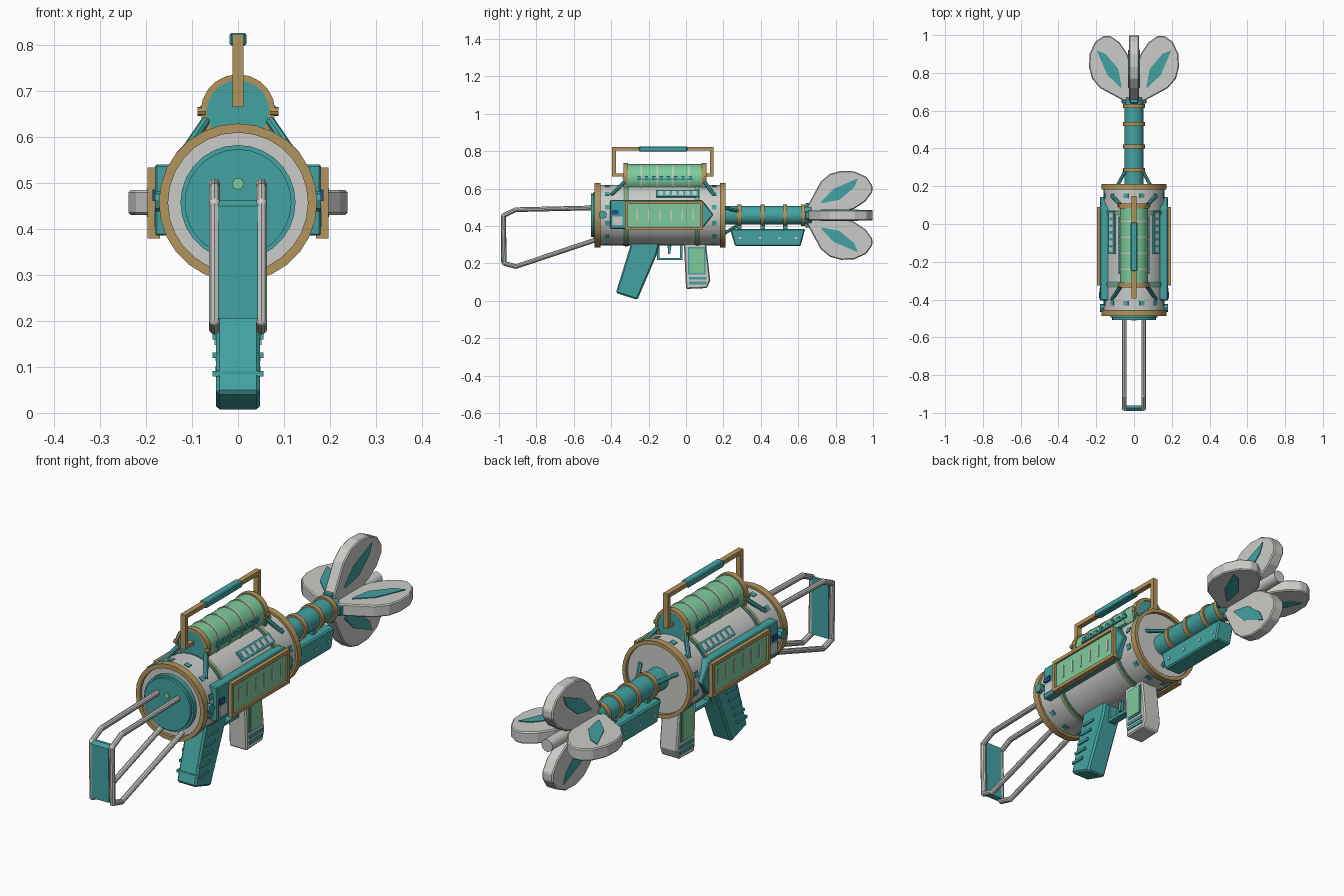
import bpy, bmesh, math
from mathutils import Vector, Matrix

if "Cube" in bpy.data.objects:
    bpy.data.objects.remove(bpy.data.objects["Cube"])

ZC = 0.457  # height of the main axis


def mat(name, c):
    m = bpy.data.materials.new(name)
    m.diffuse_color = (*c, 1)
    m.use_nodes = True
    m.node_tree.nodes["Principled BSDF"].inputs["Base Color"].default_value = m.diffuse_color
    return m


WHITE = mat("white", (0.60, 0.60, 0.58))
TEAL = mat("teal", (0.055, 0.37, 0.36))
GOLD = mat("gold", (0.45, 0.30, 0.11))
GREEN = mat("green", (0.21, 0.60, 0.33))
BLUE = mat("blue", (0.015, 0.08, 0.26))


def finish(name, bm, m, bevel=0, smooth=False, matrix=None):
    if matrix:
        bm.transform(matrix)
    bmesh.ops.recalc_face_normals(bm, faces=bm.faces)
    me = bpy.data.meshes.new(name)
    bm.to_mesh(me)
    bm.free()
    me.materials.append(m)
    ob = bpy.data.objects.new(name, me)
    bpy.context.collection.objects.link(ob)
    if bevel:
        b = ob.modifiers.new("bevel", 'BEVEL')
        b.width, b.segments = bevel, 1
    if smooth:
        bpy.ops.object.select_all(action='DESELECT')
        ob.select_set(True)
        bpy.context.view_layer.objects.active = ob
        bpy.ops.object.shade_smooth_by_angle(angle=math.radians(35))
    return ob


def box(name, m, x, y, z, bevel=0, matrix=None):
    """Box from (min, max) pairs."""
    bm = bmesh.new()
    bmesh.ops.create_cube(bm, size=1)
    for v in bm.verts:
        v.co = [p[0] if c < 0 else p[1] for c, p in zip(v.co, (x, y, z))]
    return finish(name, bm, m, bevel, matrix=matrix)


def prism(name, m, pts, x0, x1, bevel=0, matrix=None):
    """Side profile (y, z) extruded across x."""
    bm = bmesh.new()
    f = bm.faces.new([bm.verts.new((x0, y, z)) for y, z in pts])
    r = bmesh.ops.extrude_face_region(bm, geom=[f])
    for v in r["geom"]:
        if isinstance(v, bmesh.types.BMVert):
            v.co.x = x1
    return finish(name, bm, m, bevel, matrix=matrix)


def rod(name, m, a, b, r, n=10):
    a, b = Vector(a), Vector(b)
    d = b - a
    bm = bmesh.new()
    bmesh.ops.create_cone(bm, cap_ends=True, segments=n, radius1=r, radius2=r, depth=d.length)
    mx = Matrix.Translation((a + b) / 2) @ d.to_track_quat('Z', 'Y').to_matrix().to_4x4()
    return finish(name, bm, m, smooth=True, matrix=mx)


def cyl(name, m, r, y0, y1, z=ZC, n=28):
    return rod(name, m, (0, y0, z), (0, y1, z), r, n)


def ring(name, m, r0, r1, y0, y1, z=ZC, n=28):
    bm = bmesh.new()
    loops = []
    for i in range(n):
        a = 2 * math.pi * i / n
        loops.append([bm.verts.new((r * math.cos(a), y, z + r * math.sin(a)))
                      for r, y in ((r0, y0), (r1, y0), (r1, y1), (r0, y1))])
    for i in range(n):
        p, q = loops[i], loops[(i + 1) % n]
        for k in range(4):
            bm.faces.new((p[k], p[(k + 1) % 4], q[(k + 1) % 4], q[k]))
    return finish(name, bm, m, smooth=True)


def around(deg, z=ZC):
    """Turn a part built pointing up around the main axis."""
    return Matrix.Translation((0, 0, z)) @ Matrix.Rotation(math.radians(deg), 4, 'Y')


# Main body, end rings, bands and rear discs
cyl("body", WHITE, 0.162, -0.475, 0.197)
ring("rear_ring", GOLD, 0.152, 0.172, -0.488, -0.456)
ring("front_ring", GOLD, 0.155, 0.172, 0.182, 0.212)
cyl("rear_disc", TEAL, 0.125, -0.495, -0.47)
cyl("rear_cap", TEAL, 0.116, -0.507, -0.49)
cyl("rear_light", GREEN, 0.013, -0.512, -0.5, 0.498, 8)
for y in (-0.32, 0.06):
    ring("body_band", TEAL, 0.155, 0.165, y - 0.015, y + 0.015)
    ring("body_band_trim", GOLD, 0.155, 0.168, y - 0.006, y + 0.006)
for i in range(12):
    for y in (-0.42, 0.15):
        box("body_tab", TEAL, (-0.012, 0.012), (y - 0.012, y + 0.012), (0.15, 0.165),
            matrix=around(15 + 30 * i))

# Side panels, ladder plates and knobs
for s in (1, -1):
    sx = lambda a, b: (s * a, s * b) if s > 0 else (s * b, s * a)
    prism("side_plate", TEAL, [(-0.405, 0.385), (0.085, 0.385), (0.145, 0.46),
                               (0.085, 0.54), (-0.405, 0.54)], s * 0.13, s * 0.18, 0.004)
    box("panel_glass", GREEN, sx(0.17, 0.188), (-0.315, 0.08), (0.392, 0.525))
    for z in (0.387, 0.525):
        box("panel_frame_rail", GOLD, sx(0.17, 0.197), (-0.325, 0.09), (z - 0.008, z + 0.008))
    for y in (-0.318, 0.083):
        box("panel_frame_end", GOLD, sx(0.17, 0.197), (y - 0.008, y + 0.008), (0.38, 0.533))
    for i in range(6):
        y = -0.26 + 0.06 * i
        box("panel_tick", WHITE, sx(0.186, 0.191), (y - 0.004, y + 0.004), (0.43, 0.488))
    box("plate_inset", WHITE, sx(0.178, 0.183), (-0.392, -0.34), (0.405, 0.45))
    box("plate_switch", BLUE, sx(0.178, 0.186), (-0.395, -0.36), (0.46, 0.485))
    rod("side_knob", TEAL, (s * 0.15, -0.445, 0.46), (s * 0.18, -0.445, 0.46), 0.022, 8)
    box("ladder_plate", TEAL, (-0.023, 0.023), (-0.16, 0.07), (0.15, 0.17), matrix=around(46 * s))
    for i in range(6):
        y = -0.135 + 0.036 * i
        box("ladder_rung", WHITE, (-0.014, 0.014), (y - 0.011, y + 0.011), (0.165, 0.172),
            matrix=around(46 * s))

# Top canister with caps, white bands and struts
CZ = 0.655
cyl("canister", GREEN, 0.075, -0.325, 0.1, CZ, 20)
for y in (-0.335, 0.083):
    ring("canister_ring", GOLD, 0.068, 0.081, y, y + 0.026, CZ, 20)
    cyl("canister_cap", TEAL, 0.07, y + 0.003, y + 0.023, CZ, 20)
    prism("canister_saddle", TEAL, [(y + 0.004, 0.56), (y + 0.022, 0.56), (y + 0.022, 0.635),
                                    (y + 0.004, 0.635)], -0.072, 0.072)
for y in (-0.24, -0.155, -0.07, 0.015):
    ring("canister_band", WHITE, 0.07, 0.0775, y - 0.004, y + 0.004, CZ, 20)
for s in (1, -1):
    box("canister_rail", TEAL, (min(s * 0.07, s * 0.081), max(s * 0.07, s * 0.081)),
        (-0.265, 0.04), (0.645, 0.655))
    for i in range(8):
        y = -0.25 + 0.039 * i
        box("canister_rail_tooth", TEAL, (min(s * 0.07, s * 0.082), max(s * 0.07, s * 0.082)),
            (y - 0.009, y + 0.009), (0.645, 0.668))
    for y0, y1 in ((-0.33, -0.4), (0.1, 0.15)):
        rod("canister_strut", TEAL, (s * 0.07, y0, 0.635), (s * 0.118, y1, 0.565), 0.01, 8)
        rod("canister_bolt", GOLD, (s * 0.07, y0, CZ), (s * 0.088, y0, CZ), 0.01, 8)

# Carry handle
for y in (-0.385, 0.137):
    box("handle_post", GOLD, (-0.012, 0.012), (y - 0.01, y + 0.01), (0.665, 0.822))
    t = 1 if y < 0 else -1
    a, b = sorted((y, y + t * 0.07))
    box("handle_foot", GOLD, (-0.012, 0.012), (a, b), (0.665, 0.68))
box("handle_bar", GOLD, (-0.012, 0.012), (-0.395, 0.147), (0.803, 0.822))
box("handle_grip", TEAL, (-0.018, 0.018), (-0.25, 0.008), (0.798, 0.826), 0.004)

# Shoulder stock: two bent tubes and a butt plate
path = [(-0.48, 0.497), (-0.91, 0.487), (-0.977, 0.455), (-0.972, 0.2), (-0.91, 0.183), (-0.47, 0.33)]
for s in (1, -1):
    for p, q in zip(path, path[1:]):
        rod("stock_tube", WHITE, (s * 0.051, *p), (s * 0.051, *q), 0.0125)
    for p in path[1:-1]:
        bm = bmesh.new()
        bmesh.ops.create_uvsphere(bm, u_segments=10, v_segments=6, radius=0.0125)
        finish("stock_bend", bm, WHITE, smooth=True, matrix=Matrix.Translation((s * 0.051, *p)))
prism("butt_plate", TEAL, [(-0.99, 0.45), (-0.988, 0.205), (-0.96, 0.205), (-0.962, 0.462), (-0.975, 0.462)],
      -0.043, 0.043)

# Rear grip with ribs, and trigger guard
prism("rear_grip", TEAL, [(-0.29, 0.32), (-0.14, 0.32), (-0.155, 0.25), (-0.26, 0.005), (-0.375, 0.042)],
      -0.048, 0.048, 0.008)
for i in range(5):
    y, z = -0.362 + 0.019 * i, 0.085 + 0.04 * i
    box("grip_rib", TEAL, (-0.055, 0.055), (y, y + 0.07), (z - 0.006, z + 0.006))
box("guard_bottom", TEAL, (-0.018, 0.018), (-0.155, -0.02), (0.217, 0.23))
box("guard_front", TEAL, (-0.018, 0.018), (-0.033, -0.02), (0.217, 0.31))
box("guard_rear", TEAL, (-0.018, 0.018), (-0.155, -0.142), (0.217, 0.31))
prism("trigger", TEAL, [(-0.1, 0.31), (-0.075, 0.31), (-0.085, 0.25), (-0.095, 0.25)], -0.008, 0.008)

# Front grip
prism("front_grip", WHITE, [(-0.012, 0.32), (0.105, 0.32), (0.13, 0.11), (0.113, 0.068), (0.0, 0.063)],
      -0.045, 0.045, 0.006)
box("front_grip_frame", TEAL, (-0.048, 0.048), (0.012, 0.103), (0.14, 0.288))
box("front_grip_panel", GREEN, (-0.051, 0.051), (0.02, 0.096), (0.148, 0.28))
for z in (0.12, 0.095):
    box("front_grip_bar", TEAL, (-0.049, 0.049), (0.015, 0.11), (z - 0.007, z + 0.007))

# Barrel, rings, struts and lower box
cyl("barrel", TEAL, 0.05, 0.19, 0.67, n=20)
for y in (0.285, 0.41, 0.53, 0.625):
    ring("barrel_ring", GOLD, 0.045, 0.058, y - 0.011, y + 0.011, n=20)
for a in (65, -65, 180):
    m = around(a)
    rod("barrel_strut", TEAL, m @ Vector((0, 0.19, 0.105)), m @ Vector((0, 0.29, 0.045)), 0.009, 8)
prism("lower_box", TEAL, [(0.235, 0.385), (0.637, 0.385), (0.613, 0.293), (0.262, 0.293)],
      -0.042, 0.042, 0.006)
for y in (0.285, 0.41, 0.53):
    box("lower_box_mount", TEAL, (-0.015, 0.015), (y - 0.012, y + 0.012), (0.38, 0.42))
for y in (0.29, 0.395, 0.5, 0.59):
    box("lower_box_stud", WHITE, (-0.045, 0.045), (y - 0.006, y + 0.006), (0.33, 0.342))

# Muzzle: centre rod and four leaf blades with hinges and inlays
cyl("muzzle_rod", WHITE, 0.028, 0.65, 0.998, n=14)
leaf = [(0.64, 0.02), (0.655, 0.06), (0.72, 0.18), (0.77, 0.222), (0.83, 0.238), (0.90, 0.235),
        (0.965, 0.205), (0.996, 0.16), (0.996, 0.125), (0.96, 0.075), (0.90, 0.035), (0.82, 0.01), (0.72, 0.0)]
inlay = [(0.72, 0.07), (0.79, 0.142), (0.92, 0.198), (0.90, 0.15), (0.82, 0.083), (0.73, 0.066)]
for k in range(4):
    m = around(90 * k)
    prism("muzzle_blade", WHITE, leaf, -0.027, 0.027, 0.005, m)
    prism("blade_inlay", TEAL, inlay, -0.031, 0.031, 0, m)
    box("blade_hinge", TEAL, (-0.022, 0.022), (0.638, 0.685), (0.035, 0.066), 0.004, m)
